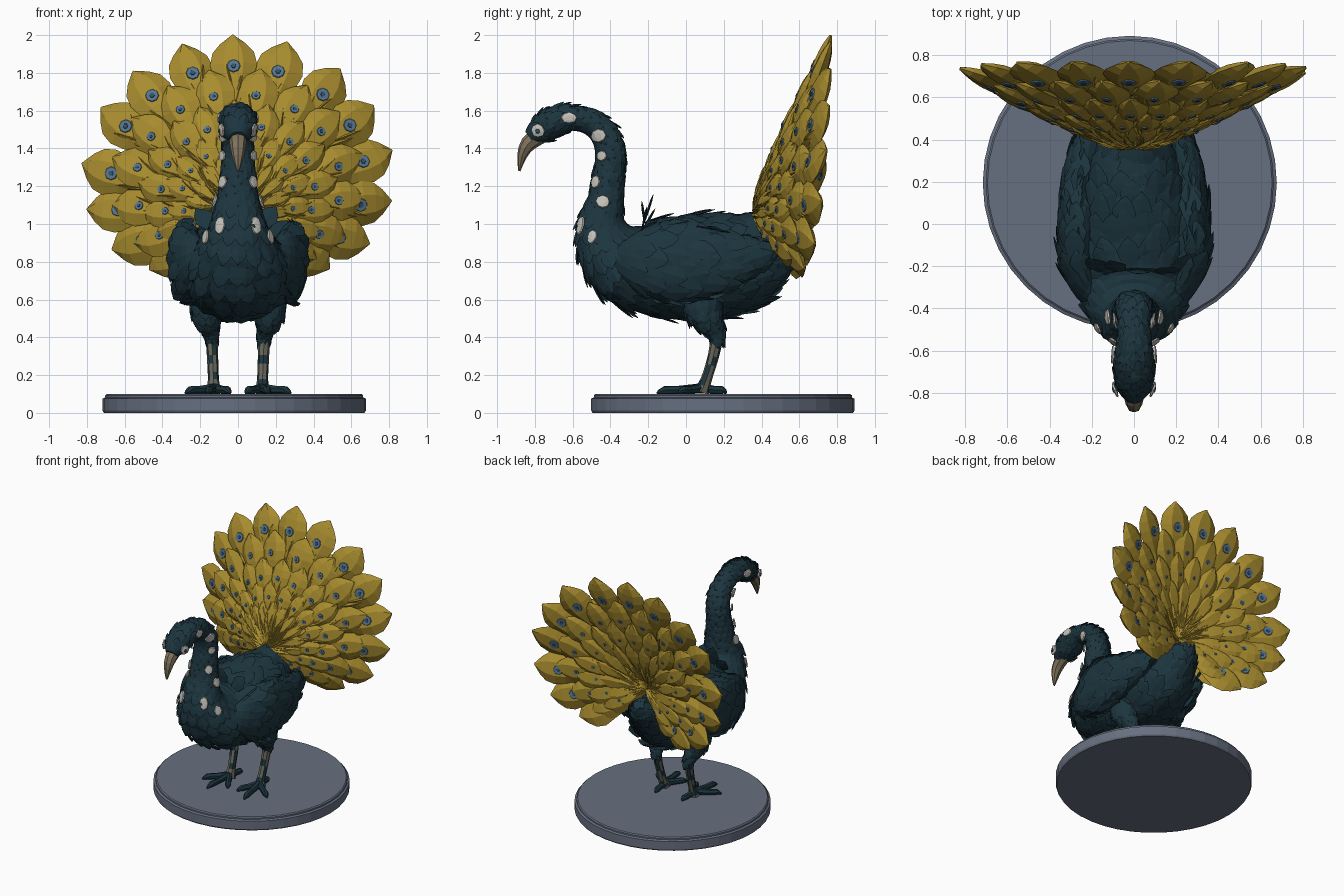
import bpy, bmesh, math, random
from mathutils import Vector
from mathutils.bvhtree import BVHTree

if "Cube" in bpy.data.objects:
    bpy.data.objects.remove(bpy.data.objects["Cube"])
random.seed(4)
R = random.uniform


def mat(name, rgb):
    m = bpy.data.materials.new(name)
    m.diffuse_color = (*rgb, 1)
    m.use_nodes = True
    m.node_tree.nodes["Principled BSDF"].inputs["Base Color"].default_value = m.diffuse_color
    return m


TEAL = mat("dark_teal", (0.012, 0.036, 0.049))
GOLD = mat("gold", (0.39, 0.262, 0.028))
BLUE = mat("eye_blue", (0.09, 0.18, 0.28))
NAVY = mat("navy", (0.035, 0.08, 0.15))
WHITE = mat("pale_grey", (0.55, 0.54, 0.49))
BEAK = mat("horn", (0.21, 0.17, 0.105))
LEG = mat("leg_grey", (0.13, 0.13, 0.10))
STONE = mat("slate", (0.135, 0.16, 0.215))


def make(name, bm, *mats):
    bmesh.ops.recalc_face_normals(bm, faces=bm.faces[:])
    me = bpy.data.meshes.new(name)
    bm.to_mesh(me)
    bm.free()
    for m in mats:
        me.materials.append(m)
    ob = bpy.data.objects.new(name, me)
    bpy.context.collection.objects.link(ob)
    return ob


def bridge(bm, rings):
    faces = [bm.faces.new(rings[0]), bm.faces.new(rings[-1])]
    for a, b in zip(rings, rings[1:]):
        n = len(a)
        for j in range(n):
            faces.append(bm.faces.new((a[j], a[(j + 1) % n], b[(j + 1) % n], b[j])))
    return faces


# Smooth tube through rings of (x, y, z, half width, half height)
def cat(rings, t):
    m = len(rings) - 1
    t = max(0, min(t, m))
    i = min(int(t), m - 1)
    f = t - i
    p = [Vector(rings[max(0, min(m, i + k))]) for k in (-1, 0, 1, 2)]
    return 0.5 * (2 * p[1] + (p[2] - p[0]) * f + (2 * p[0] - 5 * p[1] + 4 * p[2] - p[3]) * f * f
                  + (3 * p[1] - p[0] - 3 * p[2] + p[3]) * f ** 3)


def surf(rings, t, th, s=1):
    c = cat(rings, t)
    T = Vector((cat(rings, t + .05) - cat(rings, t - .05))[:3]).normalized()
    X = Vector((1, 0, 0))
    side = (X - T * X.dot(T)).normalized()
    up = side.cross(T)
    p = Vector(c[:3]) + side * max(c[3], .003) * math.cos(th) + up * max(c[4], .003) * math.sin(th)
    return Vector((p.x * s, p.y, p.z))


def loft(bm, rings, sides=10, sub=2, s=1):
    m = (len(rings) - 1) * sub
    return bridge(bm, [[bm.verts.new(surf(rings, i / sub, 2 * math.pi * j / sides, s)) for j in range(sides)]
                       for i in range(m + 1)])


# One solid leaf-shaped feather with a flat-topped ridge
HEX = ((-1, 0), (-.42, 1), (.42, 1), (1, 0), (.42, -1), (-.42, -1))
KITE = ((-1, 0), (0, 1), (1, 0), (0, -1))
SHORT = ((0, .55, .6), (.5, 1, 1), (.8, .6, .8), (1, .04, .2))
LONG = ((0, .3, .4), (.3, .5, .7), (.5, .84, 1), (.66, 1, 1), (.8, .88, .85), (.9, .55, .6), (1, .05, .2))


def feather(bm, p, d, n, L, W, H, prof, sec):
    w = d.cross(n).normalized()
    n = w.cross(d)
    bridge(bm, [[bm.verts.new(p + d * L * s + w * W * k * a + n * H * h * b) for a, b in sec]
                for s, k, h in prof])


# Cover a tube with overlapping feathers that point to its start
def cover(bm, rings, t0, t1, size, s=1, lift=.11):
    t, row = t0, 0
    while t < t1:
        c = cat(rings, t)
        r = math.sqrt(max(c[3], .02) * max(c[4], .02))
        L = size * (.04 + .37 * r)
        cnt = max(5, int(2 * math.pi * r / (L * .62)))
        for j in range(cnt):
            th = 2 * math.pi * (j + .5 * (row % 2) + R(-.2, .2)) / cnt
            tt = t + R(-.08, .08)
            p = surf(rings, tt, th, s)
            dt = (surf(rings, tt - .05, th, s) - surf(rings, tt + .05, th, s)).normalized()
            dv = surf(rings, tt, th + .05, s) - surf(rings, tt, th - .05, s)
            n = dt.cross(dv).normalized()
            if n.dot(p - Vector((c[0] * s, c[1], c[2]))) < 0:
                n = -n
            a = lift + R(-.08, .06)
            d = (dt * math.cos(a) + n * math.sin(a) + dv.normalized() * R(-.2, .2)).normalized()
            feather(bm, p - n * .005, d, n, L * R(.9, 1.25), L * .42, .007, SHORT, KITE)
        step = Vector((cat(rings, t + .05) - cat(rings, t - .05))[:3]).length / .1
        t += L * .55 / max(step, .02)
        row += 1


# Body, neck and head
BODY = [(0, .57, .97, .05, .05), (0, .52, .90, .12, .12), (0, .40, .85, .18, .215), (0, .25, .79, .25, .265),
        (0, .05, .77, .285, .275), (0, -.15, .77, .29, .255), (0, -.31, .80, .26, .23), (0, -.41, .89, .205, .18),
        (0, -.445, 1.0, .15, .13), (0, -.425, 1.13, .11, .095), (0, -.41, 1.25, .092, .085),
        (0, -.40, 1.37, .084, .08), (0, -.43, 1.47, .08, .075), (0, -.50, 1.535, .076, .068),
        (0, -.60, 1.56, .085, .066), (0, -.70, 1.54, .092, .08), (0, -.78, 1.49, .078, .068),
        (0, -.825, 1.455, .045, .042)]
bm = bmesh.new()
loft(bm, BODY, 20, 3)
bmesh.ops.recalc_face_normals(bm, faces=bm.faces[:])
bm.normal_update()
tree = BVHTree.FromBMesh(bm)
make("body", bm, TEAL)
bm = bmesh.new()
cover(bm, BODY, .6, 16.4, 1.0)
make("body_feathers", bm, TEAL)

# Wings
WING = [(.20, .50, .87, .01, .02), (.235, .35, .83, .065, .10), (.265, .15, .80, .085, .17),
        (.272, -.05, .80, .088, .205), (.262, -.2, .81, .085, .18), (.225, -.31, .83, .06, .12),
        (.17, -.37, .86, .03, .05)]
for s, side in ((1, "right"), (-1, "left")):
    bm = bmesh.new()
    loft(bm, WING, 14, 3, s)
    cover(bm, WING, .5, 4.7, 1.5, s, .04)
    make(side + "_wing", bm, TEAL)

# Beak
bm = bmesh.new()
loft(bm, [(0, -.77, 1.475, .05, .05), (0, -.835, 1.425, .044, .042), (0, -.868, 1.36, .032, .026),
          (0, -.882, 1.28, .007, .006)], 8, 2)
make("beak", bm, BEAK)


# Flat disc; with hug=True it follows the body surface
def plate(bm, c, n, ru, rv, m, levels, hug=False, sides=8):
    u = n.cross(Vector((0, 0, 1))).normalized()
    v = n.cross(u)

    def ring(k, o):
        out = []
        for i in range(sides):
            a = 2 * math.pi * i / sides
            p = c + (u * ru * math.cos(a) + v * rv * math.sin(a)) * k
            q, nn = (tree.find_nearest(p)[:2]) if hug else (p, n)
            out.append(bm.verts.new(q + nn * o))
        return out
    for f in bridge(bm, [ring(k, o) for k, o in levels]):
        f.material_index = m


# Pale spots on head and neck, with dark pupils
bm = bmesh.new()
for y, z, ry, rz in ((-.78, 1.495, .036, .034), (-.62, 1.56, .044, .026), (-.46, 1.47, .042, .038),
                     (-.44, 1.36, .026, .030), (-.47, 1.22, .027, .037), (-.44, 1.115, .034, .038),
                     (-.55, .99, .030, .05), (-.49, .93, .027, .038)):
    for s in (1, -1):
        hit, n, *_ = tree.ray_cast(Vector((s, y, z)), Vector((-s, 0, 0)))
        if hit:
            plate(bm, hit, n, ry, rz, 0, ((1, .013), (.88, .021), (.4, .022)), True)
            if y == -.78:
                plate(bm, hit, n, .011, .011, 1, ((1, .020), (.8, .026)), True, 6)
make("pale_spots", bm, WHITE, NAVY)

# Legs and feet
THIGH = [(.16, .08, .64, .10, .12), (.165, .10, .53, .08, .095), (.15, .145, .45, .052, .06), (.14, .165, .39, .036, .04)]
SHANK = [(.14, .17, .43, .032, .036), (.135, .145, .30, .030, .030), (.13, .105, .17, .030, .030), (.13, .08, .11, .045, .045)]
for s, side in ((1, "right"), (-1, "left")):
    bm = bmesh.new()
    loft(bm, THIGH, 10, 2, s)
    cover(bm, THIGH[::-1], .3, 2.6, 1.1, s)
    make(side + "_thigh", bm, TEAL)
    bm = bmesh.new()
    for f in loft(bm, SHANK, 8, 3, s):
        f.material_index = int(R(0, 1) < .4)
    make(side + "_shank", bm, LEG, TEAL)
    bm = bmesh.new()
    for x, y in ((.28, -.04), (.16, -.155), (.04, -.07), (.115, .215)):
        a, b = Vector((.13, .08)), Vector((x, y))
        m, k = a.lerp(b, .5), a.lerp(b, .82)
        loft(bm, [(*a, .13, .026, .028), (*m, .122, .02, .022), (*k, .12, .022, .022), (*b, .104, .005, .005)], 7, 2, s)
    make(side + "_foot", bm, TEAL)


# Tail fan: layered rows on a shallow cone, eyes on both faces
def fan_row(name, count, scale, L, W, H, off, eye):
    bm, em = bmesh.new(), bmesh.new()
    for i in range(count):
        deg = -1 + 17.4 * (i - (count - 1) / 2) * (14 / max(count - 1, 13)) + R(-1.5, 1.5)
        tip = (.95 - .27 * (abs(deg) / 107) ** 3) * scale
        L2 = min(L, tip * .95)
        a = math.radians(deg)
        slope = .36
        d = Vector((math.sin(a), slope, math.cos(a))).normalized()
        n = Vector((math.cos(a), 0, -math.sin(a))).cross(d)
        n = (n if n.y < 0 else -n).normalized()
        r0 = tip - L2
        p = Vector((math.sin(a) * r0, .425 + slope * r0, 1.05 + math.cos(a) * r0)) + n * off
        w = d.cross(n)
        nn = (n + w * R(-.2, .2)).normalized()
        k = math.sqrt(1 + slope * slope)
        feather(bm, p, d, nn, L2 * k, W * R(.95, 1.07), H, LONG, HEX)
        # slim barbs beside the stem
        for b in range(6):
            sgn = 1 if b % 2 else -1
            q = p + d * L2 * (.05 + .13 * (b // 2)) + n * (.006 if off >= 0 else -.006)
            db = (d + w * sgn * R(.2, .36) + nn * R(-.05, .1)).normalized()
            feather(bm, q, db, nn, L2 * .45, W * .2, H * .8, SHORT, KITE)
        if eye:
            for f in (1, -1):
                c = p + d * L2 * k * .62 + nn * f * (H - .001)
                plate(em, c, nn * f, eye, eye, 0, ((1, 0), (.9, .006)))
                plate(em, c, nn * f, eye * .4, eye * .4, 1, ((1, .005), (.9, .009)), False, 6)
    make(name, bm, GOLD)
    if eye:
        make(name + "_eyes", em, BLUE, NAVY)
    else:
        em.free()


fan_row("tail_outer_row", 15, 1.0, .46, .125, .036, 0, .037)
fan_row("tail_second_row", 14, .81, .40, .112, .034, .028, .025)
fan_row("tail_third_row", 15, .62, .36, .09, .03, .05, .021)
fan_row("tail_fourth_row", 14, .46, .30, .072, .026, .065, .015)
fan_row("tail_inner_row", 15, .32, .26, .055, .022, .075, 0)
fan_row("tail_root_row", 14, .2, .19, .045, .02, .07, 0)
fan_row("tail_back_upper_row", 14, .81, .42, .105, .032, -.022, .018)
fan_row("tail_back_middle_row", 15, .64, .40, .09, .03, -.042, .012)
fan_row("tail_back_lower_row", 14, .46, .34, .075, .026, -.052, 0)
fan_row("tail_back_inner_row", 15, .28, .25, .055, .024, -.045, 0)

# Round base with a small rim
bm = bmesh.new()
bridge(bm, [[bm.verts.new((-.02 + r * math.cos(a), .195 + r * math.sin(a), z))
             for a in (2 * math.pi * i / 40 for i in range(40))]
            for r, z in ((.69, 0), (.697, .012), (.697, .075), (.683, .082), (.683, .093), (.675, .1))])
make("round_base", bm, STONE)
